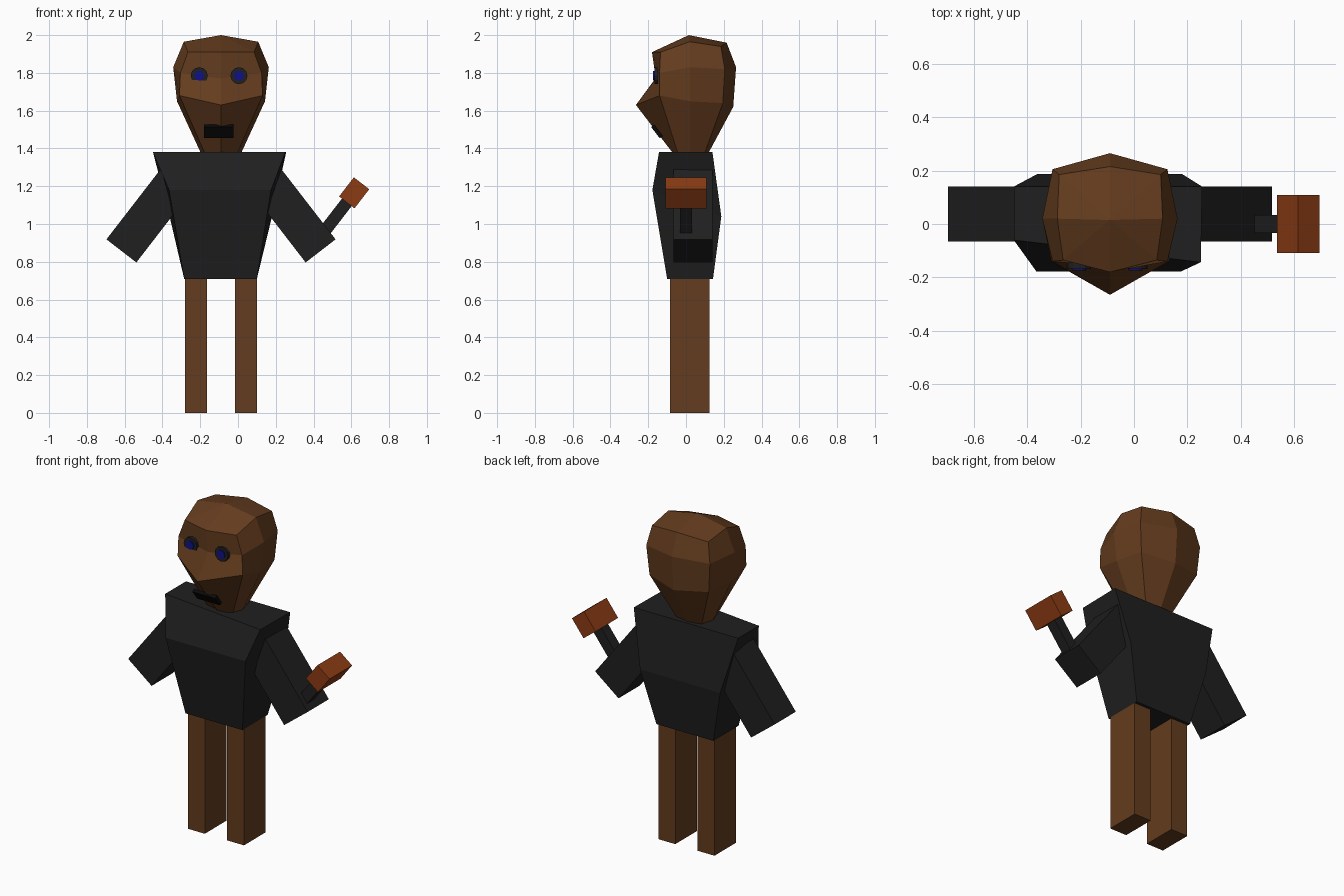
import bpy, bmesh
from math import atan2, pi
from mathutils import Matrix, Vector

if "Cube" in bpy.data.objects:
    bpy.data.objects.remove(bpy.data.objects["Cube"])

CX = -0.09  # body symmetry plane


def material(name, rgb):
    m = bpy.data.materials.new(name)
    m.diffuse_color = (*rgb, 1)
    m.use_nodes = True
    m.node_tree.nodes["Principled BSDF"].inputs["Base Color"].default_value = m.diffuse_color
    return m


SKIN = material("brown", (0.127, 0.045, 0.013))
CLOTH = material("charcoal", (0.014, 0.014, 0.014))
ORANGE = material("orange", (0.26, 0.045, 0.007))
BLUE = material("blue", (0.005, 0.005, 0.25))
BLACK = material("black", (0.003, 0.003, 0.003))


def finish(name, bm, mat):
    bmesh.ops.recalc_face_normals(bm, faces=bm.faces)
    me = bpy.data.meshes.new(name)
    bm.to_mesh(me)
    bm.free()
    me.materials.append(mat)
    ob = bpy.data.objects.new(name, me)
    bpy.context.collection.objects.link(ob)
    return ob


def box(name, center, size, mat, axis="Y", angle=0):
    bm = bmesh.new()
    bmesh.ops.create_cube(bm, size=1, matrix=Matrix.Translation(center)
                          @ Matrix.Rotation(angle, 4, axis) @ Matrix.Diagonal((*size, 1)))
    return finish(name, bm, mat)


def disc(name, x, z, y0, y1, r, mat):
    bm = bmesh.new()
    bmesh.ops.create_cone(bm, cap_ends=True, segments=12, radius1=r, radius2=r, depth=y1 - y0,
                          matrix=Matrix.Translation((x, (y0 + y1) / 2, z)) @ Matrix.Rotation(pi / 2, 4, "X"))
    return finish(name, bm, mat)


def loft(name, rings, mat, apex=None):
    """Skin a stack of equal-length rings, capping the ends (top to a point if given)."""
    bm = bmesh.new()
    vs = [[bm.verts.new(p) for p in r] for r in rings]
    n = len(vs[0])
    for a, b in zip(vs, vs[1:]):
        for i in range(n):
            j = (i + 1) % n
            bm.faces.new((a[i], a[j], b[j], b[i]))
    bm.faces.new(vs[-1])
    if apex:
        t = bm.verts.new(apex)
        for i in range(n):
            bm.faces.new((vs[0][i], vs[0][(i + 1) % n], t))
    else:
        bm.faces.new(vs[0])
    return finish(name, bm, mat)


def head_ring(half):
    """Five (half-width, y, z) points, front centre to back centre, mirrored to eight."""
    right = [(CX + x, y, z) for x, y, z in half]
    left = [(CX - x, y, z) for x, y, z in half[1:4]]
    return right + left[::-1]


# head with a pulled-out nose
loft("head", [head_ring(h) for h in (
    [(0, -0.18, 1.91), (0.175, -0.135, 1.91), (0.197, 0.02, 1.965), (0.19, 0.185, 1.94), (0, 0.215, 1.96)],
    [(0, -0.16, 1.77), (0.215, -0.14, 1.80), (0.253, 0.02, 1.83), (0.215, 0.205, 1.82), (0, 0.265, 1.83)],
    [(0, -0.265, 1.63), (0.22, -0.14, 1.68), (0.233, 0.02, 1.65), (0.20, 0.195, 1.64), (0, 0.25, 1.62)],
    [(0, -0.05, 1.35), (0.075, -0.035, 1.35), (0.095, 0.02, 1.35), (0.075, 0.09, 1.35), (0, 0.105, 1.35)],
)], SKIN, apex=(CX, 0.015, 2.0))

# eyes
for side, x in (("left", -0.205), ("right", 0.005)):
    disc(side + "_eye", x, 1.785, -0.168, -0.10, 0.045, CLOTH)
    disc(side + "_pupil", x, 1.785, -0.174, -0.15, 0.026, BLUE)

# mouth plate lying on the sloping chin
slope = atan2(0.215, 0.28)
box("mouth", (-0.102, -0.154, 1.49), (0.155, 0.02, 0.075), BLACK, "X", slope)

# torso, flaring to the shoulders
loft("torso", [
    [(-0.45, -0.06, 1.38), (0.25, -0.143, 1.38), (0.255, 0.14, 1.38), (-0.45, 0.14, 1.38)],
    [(-0.365, -0.178, 1.18), (0.175, -0.178, 1.18), (0.18, 0.187, 1.04), (-0.362, 0.187, 1.04)],
    [(-0.285, -0.10, 0.71), (0.10, -0.10, 0.71), (0.10, 0.143, 0.71), (-0.285, 0.143, 0.71)],
], CLOTH)

# arms and legs, mirrored about the body plane
tilt = atan2(0.61, 0.79)
for side, s in (("left", -1), ("right", 1)):
    hand = Vector((CX + s * 0.527, 0.037, 0.858))
    up = Vector((-s * 0.61, 0, 0.79))
    box(side + "_arm", hand + up * 0.25, (0.2, 0.205, 0.5), CLOTH, "Y", -s * tilt)
    box(side + "_leg", (CX + s * 0.1325, 0.02, 0.37), (0.115, 0.21, 0.74), SKIN)

# hammer held in the right hand
tip = Vector((0.615, 0, 1.165))
along = Vector((0.61, 0, 0.79))
box("hammer_handle", tip - along * 0.17, (0.065, 0.066, 0.32), CLOTH, "Y", tilt)
box("hammer_head", tip, (0.103, 0.218, 0.128), ORANGE, "Y", tilt)
